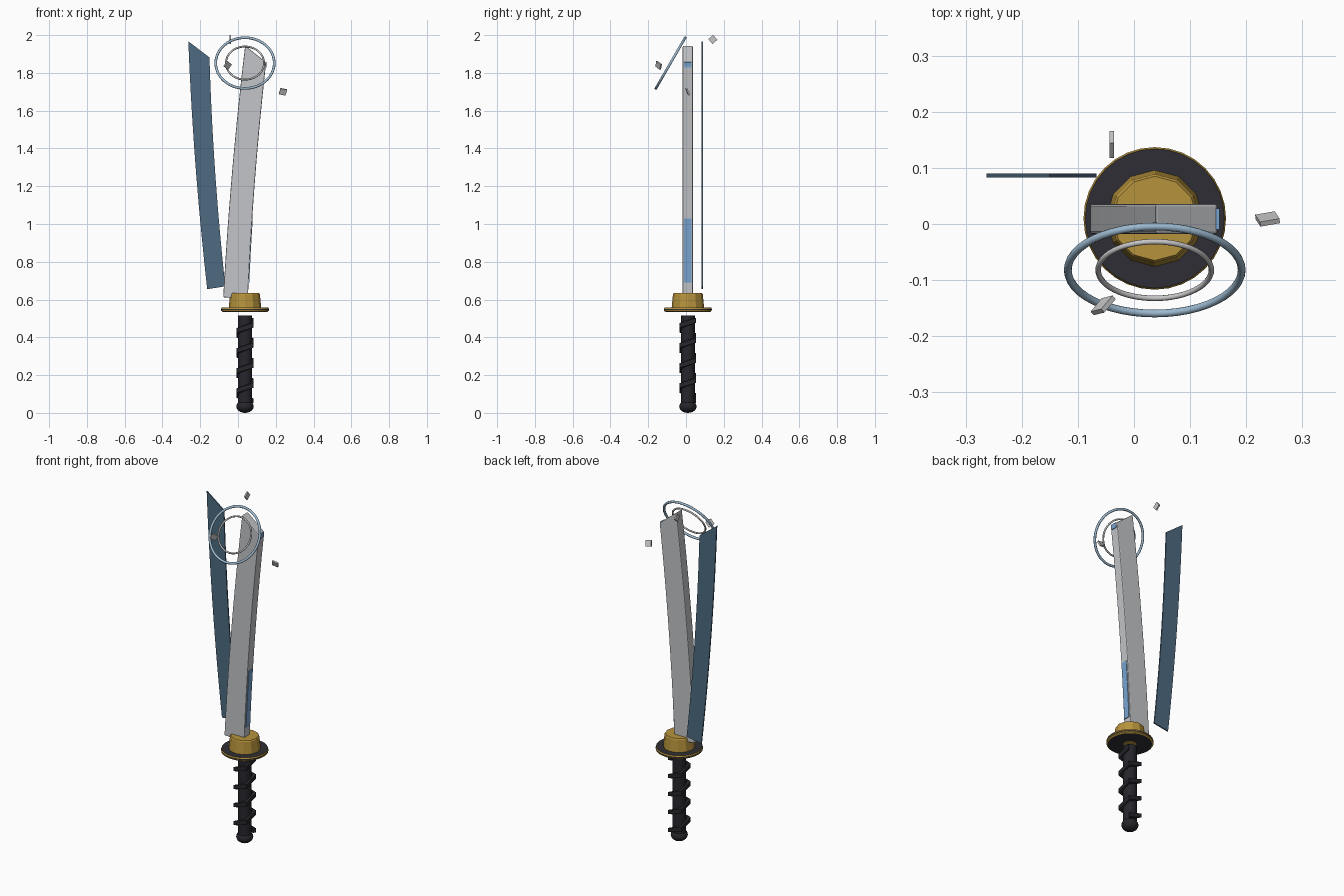
import bpy, bmesh, math
from mathutils import Vector

if "Cube" in bpy.data.objects:
    bpy.data.objects.remove(bpy.data.objects["Cube"])

CX, CY = 0.037, 0.01          # sword axis


def mat(name, rgb):
    m = bpy.data.materials.new(name)
    m.diffuse_color = (*rgb, 1)
    m.use_nodes = True
    m.node_tree.nodes["Principled BSDF"].inputs["Base Color"].default_value = m.diffuse_color
    return m


STEEL = mat("steel grey", (0.55, 0.56, 0.58))
NAVY = mat("slate blue", (0.075, 0.145, 0.22))
GOLD = mat("gold", (0.47, 0.29, 0.045))
DARK = mat("charcoal", (0.028, 0.027, 0.035))
GRIP = mat("black grip", (0.02, 0.019, 0.025))
SKY = mat("sky blue", (0.19, 0.38, 0.64))
ICE = mat("pale blue", (0.33, 0.48, 0.62))
SILVER = mat("silver", (0.58, 0.57, 0.57))


def finish(name, bm, *mats):
    bmesh.ops.recalc_face_normals(bm, faces=bm.faces)
    me = bpy.data.meshes.new(name)
    bm.to_mesh(me)
    bm.free()
    ob = bpy.data.objects.new(name, me)
    bpy.context.collection.objects.link(ob)
    for m in mats:
        me.materials.append(m)
    return ob


def smooth(ob, angle=40):
    bpy.ops.object.select_all(action='DESELECT')
    ob.select_set(True)
    bpy.context.view_layer.objects.active = ob
    bpy.ops.object.shade_smooth_by_angle(angle=math.radians(angle))


def curved_slab(name, left, right, bow, y0, y1, m, steps=14):
    """Strip between two bowed edges (bottom and top x,z each), extruded in y."""
    def edge(e, t):
        (x0, z0), (x1, z1) = e
        return x0 + (x1 - x0) * t + bow * 4 * t * (1 - t), z0 + (z1 - z0) * t
    bm = bmesh.new()
    prev = None
    for i in range(steps + 1):
        l, r = edge(left, i / steps), edge(right, i / steps)
        ring = [bm.verts.new((p[0], y, p[1]))
                for p, y in ((l, y0), (r, y0), (r, y1), (l, y1))]
        if prev:
            for k in range(4):
                bm.faces.new((prev[k], prev[(k + 1) % 4], ring[(k + 1) % 4], ring[k]))
        else:
            bm.faces.new(ring)
        prev = ring
    bm.faces.new(prev)
    return finish(name, bm, m)


def lathe(name, profile, sides, *mats):
    """Spin (radius, z) points around the sword axis."""
    bm = bmesh.new()
    rings = [[bm.verts.new((CX + r * math.cos(2 * math.pi * k / sides),
                            CY + r * math.sin(2 * math.pi * k / sides), z))
              for k in range(sides)] for r, z in profile]
    for a, b in zip(rings, rings[1:]):
        for k in range(sides):
            bm.faces.new((a[k], a[(k + 1) % sides], b[(k + 1) % sides], b[k]))
    bm.faces.new(rings[0])
    bm.faces.new(rings[-1])
    return finish(name, bm, *mats)


# Blade with softened edges
blade = curved_slab("blade", ((-0.078, 0.612), (0.038, 1.945)),
                    ((0.052, 0.602), (0.149, 1.855)), -0.011, -0.018, 0.036, STEEL)
bev = blade.modifiers.new("soft edges", 'BEVEL')
bev.width = 0.005
bev.segments = 2

# Blue inlays on the blade's right edge
def back_x(z):
    t = (z - 0.602) / 1.253
    return 0.052 + 0.097 * t - 0.044 * t * (1 - t)


for name, z0, z1 in (("lower_inlay", 0.69, 1.03), ("upper_inlay", 1.828, 1.857)):
    a, b = back_x(z0), back_x(z1)
    curved_slab(name, ((a - 0.006, z0), (b - 0.006, z1)),
                ((a + 0.004, z0), (b + 0.003, z1)), -0.001, -0.01, 0.028, SKY, 4)

# Floating thin blue plate
curved_slab("side_plate", ((-0.163, 0.655), (-0.263, 1.967)),
            ((-0.067, 0.67), (-0.151, 1.882)), -0.012, 0.083, 0.09, NAVY)

# Guard: gold rim, dark faces above and below
guard = lathe("guard", [(0.035, 0.535), (0.118, 0.535), (0.126, 0.54), (0.126, 0.544),
                        (0.127, 0.545), (0.127, 0.55), (0.126, 0.551), (0.124, 0.557),
                        (0.08, 0.557)], 32, GOLD, DARK)
for f in guard.data.polygons:
    r = math.hypot(f.center.x - CX, f.center.y - CY)
    flat = abs(f.normal.z) > 0.9
    groove = 0.545 < f.center.z < 0.55 and not flat
    if groove or (flat and 0.05 < r < 0.122):
        f.material_index = 1

# Collar
lathe("collar", [(0.086, 0.556), (0.079, 0.628), (0.075, 0.634)], 12, GOLD)

# Handle and pommel
smooth(lathe("handle", [(0.037, 0.03), (0.037, 0.515)], 20, GRIP))
smooth(lathe("pommel", [(0.045 * math.sin(a) + 0.001, 0.034 - 0.034 * math.cos(a))
                        for a in [math.pi * i / 10 for i in range(11)]], 20, GRIP))

# Handle wrap: square spiral band
bm = bmesh.new()
prev = None
turns, z0, z1 = 4, 0.065, 0.49
for i in range(turns * 4 + 1):
    a = math.radians(45 + 90 * i)
    d = Vector((math.cos(a), math.sin(a), 0))
    z = z0 + (z1 - z0) * i / (turns * 4)
    ring = [bm.verts.new(Vector((CX, CY, z + h)) + d * r)
            for r, h in ((0.044, -0.014), (0.062, -0.012), (0.062, 0.012), (0.044, 0.014))]
    if prev:
        for k in range(4):
            bm.faces.new((prev[k], prev[(k + 1) % 4], ring[(k + 1) % 4], ring[k]))
    else:
        bm.faces.new(ring)
    prev = ring
bm.faces.new(prev)
finish("handle_wrap", bm, GRIP)

# Tilted rings around the tip
for name, major, minor, m in (("outer_ring", 0.155, 0.007, ICE),
                              ("inner_ring", 0.101, 0.005, SILVER)):
    bpy.ops.mesh.primitive_torus_add(location=(CX, -0.082, 1.852), major_radius=major,
                                     minor_radius=minor, major_segments=48, minor_segments=10,
                                     rotation=(math.radians(60), 0, 0))
    ring = bpy.context.object
    ring.name = name
    ring.data.materials.append(m)
    smooth(ring)

# Floating shards
for i, (loc, rot) in enumerate((((0.238, 0.009, 1.70), (25, 12, 10)),
                                ((-0.055, -0.145, 1.84), (20, 30, 50)),
                                ((-0.04, 0.142, 1.977), (35, 0, 90)))):
    bpy.ops.mesh.primitive_cube_add(size=1, location=loc,
                                    rotation=[math.radians(v) for v in rot])
    shard = bpy.context.object
    shard.name = f"shard_{i + 1}"
    shard.scale = (0.036, 0.009, 0.034) if i < 2 else (0.034, 0.008, 0.034)
    if i == 2:
        shard.rotation_euler = (math.radians(40), 0, 0)
        shard.scale = (0.008, 0.034, 0.034)
    shard.data.materials.append(SILVER)
